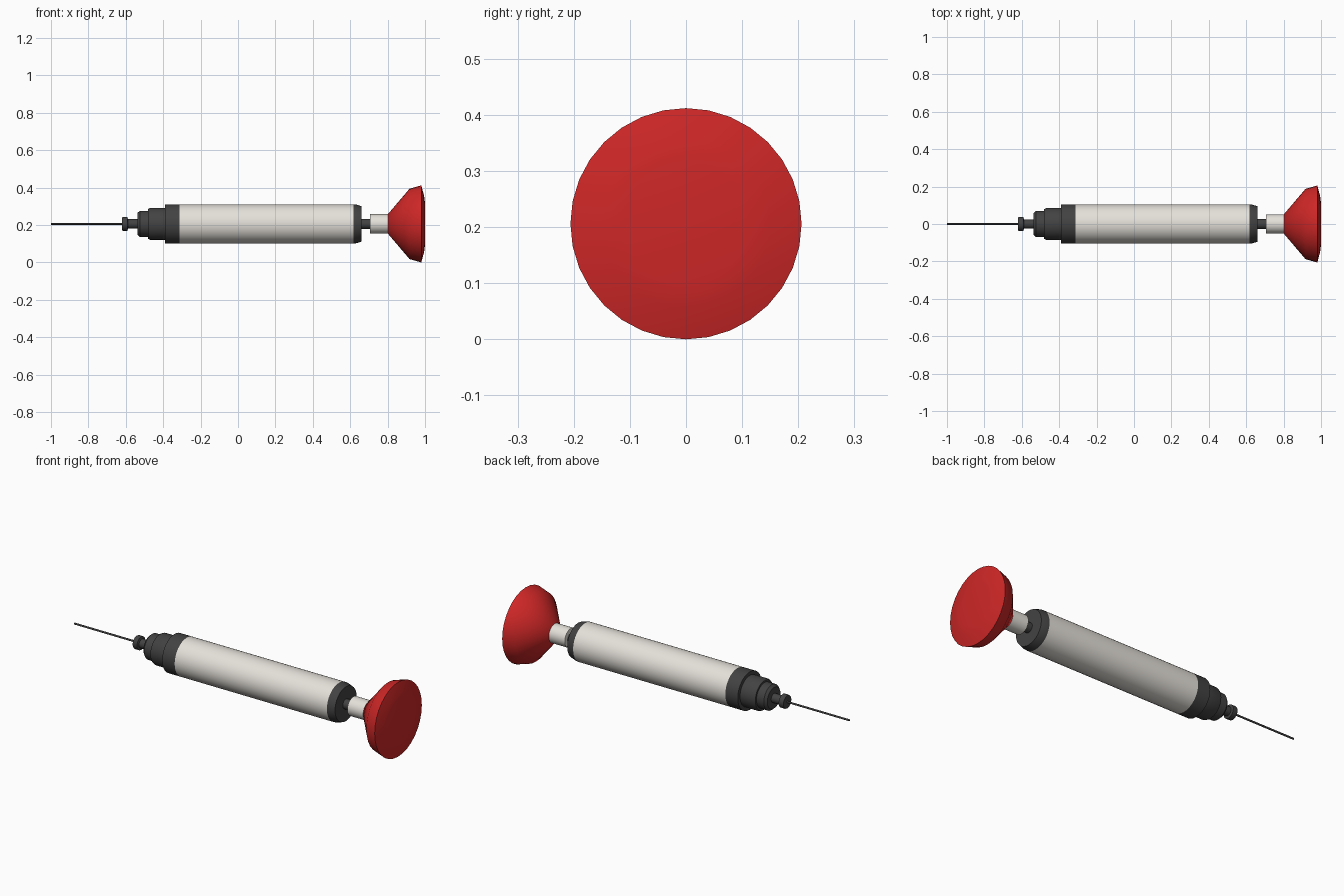
import bpy
import math

if "Cube" in bpy.data.objects:
    bpy.data.objects.remove(bpy.data.objects["Cube"])

AXIS_Z = 0.206


def material(name, rgb):
    m = bpy.data.materials.new(name)
    m.diffuse_color = (*rgb, 1)
    m.use_nodes = True
    m.node_tree.nodes["Principled BSDF"].inputs["Base Color"].default_value = m.diffuse_color
    return m


dark = material("dark_grey", (0.055, 0.055, 0.055))
white = material("off_white", (0.78, 0.75, 0.70))
red = material("red", (0.62, 0.02, 0.02))


def lathe(name, profile, mat, sides=32, angle=35):
    """Turn (x, radius) points around the long axis and cap both ends."""
    verts, faces = [], []
    for x, r in profile:
        for i in range(sides):
            a = 2 * math.pi * i / sides
            verts.append((x, r * math.sin(a), AXIS_Z + r * math.cos(a)))
    for k in range(len(profile) - 1):
        for i in range(sides):
            j = (i + 1) % sides
            a, b = k * sides, (k + 1) * sides
            faces.append((a + i, a + j, b + j, b + i))
    faces.append(tuple(reversed(range(sides))))
    faces.append(tuple(range(len(verts) - sides, len(verts))))
    me = bpy.data.meshes.new(name)
    me.from_pydata(verts, [], faces)
    me.materials.append(mat)
    ob = bpy.data.objects.new(name, me)
    bpy.context.collection.objects.link(ob)
    bpy.ops.object.select_all(action='DESELECT')
    ob.select_set(True)
    bpy.context.view_layer.objects.active = ob
    bpy.ops.object.mode_set(mode='EDIT')
    bpy.ops.mesh.select_all(action='SELECT')
    bpy.ops.mesh.normals_make_consistent(inside=False)
    bpy.ops.object.mode_set(mode='OBJECT')
    bpy.ops.object.shade_smooth_by_angle(angle=math.radians(angle))
    return ob


# needle and its hub
lathe("needle", [(-1.0, 0.005), (-0.61, 0.005)], dark, 12)
lathe("needle_hub", [(-0.62, 0.035), (-0.615, 0.037), (-0.592, 0.037),
                     (-0.588, 0.025), (-0.53, 0.025)], dark, 16)

# stepped nose
lathe("nose", [(-0.538, 0.058), (-0.525, 0.07), (-0.48, 0.07),
               (-0.48, 0.08), (-0.47, 0.085), (-0.39, 0.085),
               (-0.39, 0.105), (-0.314, 0.105)], dark)

# barrel and rear cap
lathe("barrel", [(-0.314, 0.105), (0.617, 0.105)], white)
lathe("rear_cap", [(0.617, 0.105), (0.63, 0.104), (0.66, 0.095)], dark)

# plunger rod, collar and flared button
lathe("plunger_rod", [(0.65, 0.027), (0.71, 0.027)], dark)
lathe("plunger_collar", [(0.705, 0.052), (0.81, 0.052)], white)
lathe("plunger_button", [(0.803, 0.054), (0.917, 0.188), (0.98, 0.206),
                         (0.995, 0.15), (1.0, 0.11)], red, angle=75)
